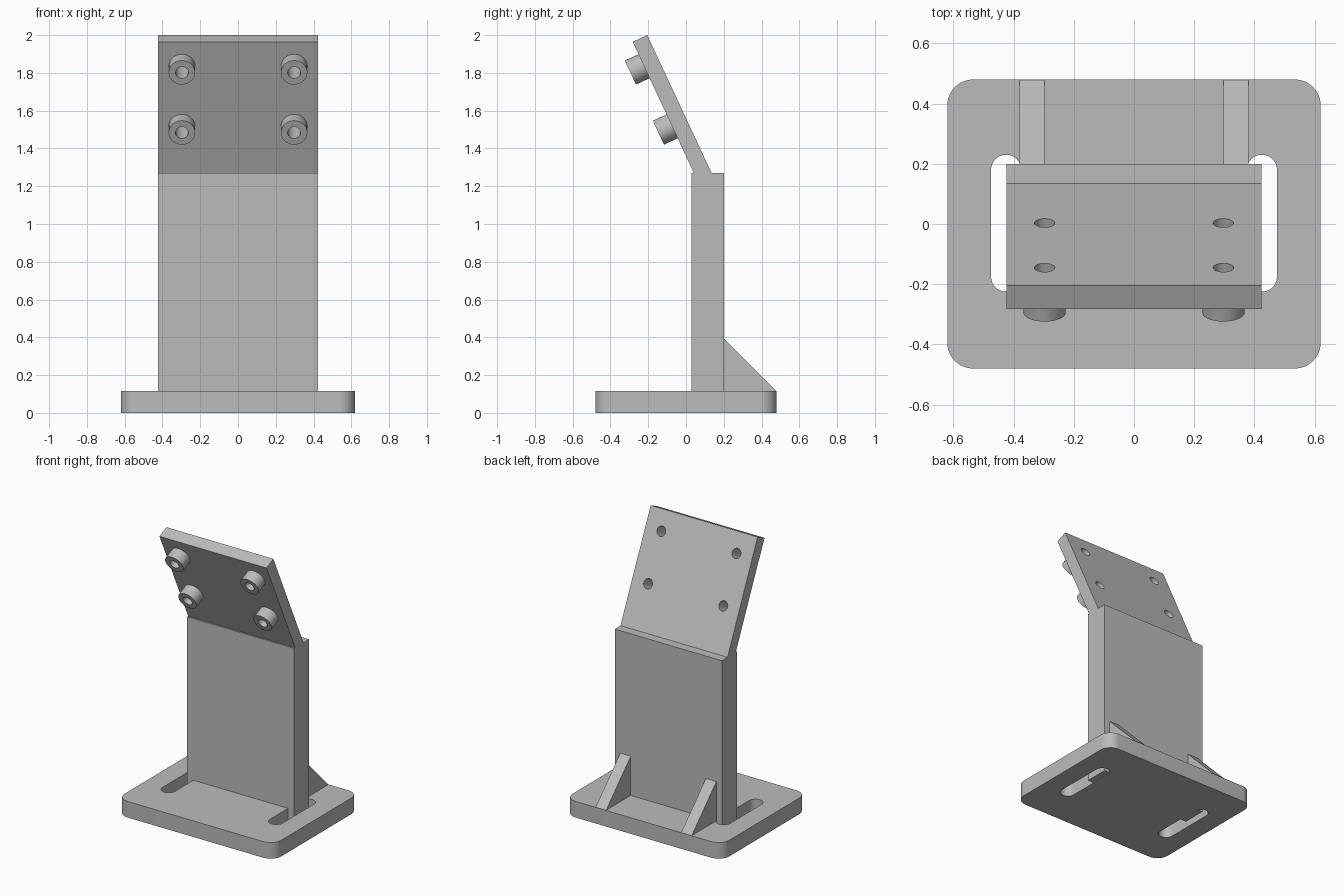
import bpy
import bmesh
import math
from mathutils import Vector, Matrix

cube = bpy.data.objects.get("Cube")
if cube:
    bpy.data.objects.remove(cube, do_unlink=True)

grey = bpy.data.materials.new("plain grey")
grey.use_nodes = True
grey.diffuse_color = (0.5, 0.5, 0.5, 1)
grey.node_tree.nodes["Principled BSDF"].inputs["Base Color"].default_value = (0.5, 0.5, 0.5, 1)

BASE_TOP = 0.115
COLUMN_TOP = 1.27
TILT = math.radians(25)
UP = Vector((0, -math.sin(TILT), math.cos(TILT)))      # along the tilted plate
OUT = Vector((0, -math.cos(TILT), -math.sin(TILT)))    # plate front normal
PLATE, BOSS = 0.085, 0.08                              # thickness and boss length


def make(name, bm):
    bmesh.ops.recalc_face_normals(bm, faces=bm.faces)
    mesh = bpy.data.meshes.new(name)
    bm.to_mesh(mesh)
    bm.free()
    mesh.materials.append(grey)
    ob = bpy.data.objects.new(name, mesh)
    bpy.context.collection.objects.link(ob)
    return ob


def prism(name, profile, x0, x1):
    """Extrude a (y, z) profile along x."""
    bm = bmesh.new()
    face = bm.faces.new([bm.verts.new((x0, y, z)) for y, z in profile])
    moved = bmesh.ops.extrude_face_region(bm, geom=[face])["geom"]
    bmesh.ops.translate(bm, vec=(x1 - x0, 0, 0),
                        verts=[v for v in moved if isinstance(v, bmesh.types.BMVert)])
    return make(name, bm)


def rounded_slab(name, x, y, hx, hy, z0, z1, radius):
    """Upright slab with rounded vertical corners."""
    bm = bmesh.new()
    outline = []
    for i, (sx, sy) in enumerate([(1, 1), (-1, 1), (-1, -1), (1, -1)]):
        for k in range(13):
            a = math.pi / 2 * (i + k / 12)
            outline.append(bm.verts.new((x + sx * (hx - radius) + radius * math.cos(a),
                                         y + sy * (hy - radius) + radius * math.sin(a), z0)))
    face = bm.faces.new(outline)
    moved = bmesh.ops.extrude_face_region(bm, geom=[face])["geom"]
    bmesh.ops.translate(bm, vec=(0, 0, z1 - z0),
                        verts=[v for v in moved if isinstance(v, bmesh.types.BMVert)])
    bmesh.ops.remove_doubles(bm, verts=bm.verts, dist=0.0001)
    return make(name, bm)


def rod(name, centre, radius, depth):
    """Cylinder whose axis is square to the tilted plate."""
    bm = bmesh.new()
    turn = OUT.to_track_quat("Z", "Y").to_matrix().to_4x4()
    bmesh.ops.create_cone(bm, cap_ends=True, segments=48, radius1=radius, radius2=radius,
                          depth=depth, matrix=Matrix.Translation(centre) @ turn)
    return make(name, bm)


def cut(ob, cutters):
    bpy.context.view_layer.objects.active = ob
    for c in cutters:
        mod = ob.modifiers.new("cut", "BOOLEAN")
        mod.operation, mod.solver, mod.object = "DIFFERENCE", "EXACT", c
        bpy.ops.object.modifier_apply(modifier=mod.name)


def smooth(ob):
    bpy.ops.object.select_all(action="DESELECT")
    ob.select_set(True)
    bpy.context.view_layer.objects.active = ob
    bpy.ops.object.shade_smooth_by_angle(angle=math.radians(30))


# Base with two mounting slots
base = rounded_slab("base", 0, 0, 0.62, 0.48, 0, BASE_TOP, 0.085)
slots = [rounded_slab("slot_cutter", s * 0.425, 0.0025, 0.05, 0.2275, -0.1, 0.3, 0.0499)
         for s in (-1, 1)]
cut(base, slots)

# Column standing through the base
prism("column", [(0.03, 0.001), (0.2, 0.001), (0.2, COLUMN_TOP), (0.03, COLUMN_TOP)],
      -0.423, 0.423)

# Tilted head plate, trimmed level with the column top
top_back = Vector((0, -0.205, 2.0))
top_front = top_back + OUT * PLATE


def down_to_column(p):
    return p + UP * ((COLUMN_TOP - p.z) / UP.z)


corners = [top_back, top_front, down_to_column(top_front), down_to_column(top_back)]
head = prism("head_plate", [(p.y, p.z) for p in corners], -0.423, 0.423)

# Hollow bosses on the plate front, with holes right through
drills, bosses = [], []
for x in (-0.297, 0.297):
    for drop in (0.142, 0.493):
        on_front = top_front - UP * drop + Vector((x, 0, 0))
        drill = rod("drill_cutter", on_front, 0.034, 0.5)
        boss = rod("boss", on_front + OUT * BOSS / 2, 0.07, BOSS)
        cut(boss, [drill])
        drills.append(drill)
        bosses.append(boss)
cut(head, drills)

# Triangular ribs behind the column
for name, s in (("right_rib", -1), ("left_rib", 1)):
    prism(name, [(0.2, BASE_TOP), (0.478, BASE_TOP), (0.2, 0.395)], s * 0.297, s * 0.38)

for ob in [base, head] + bosses:
    smooth(ob)
for ob in slots + drills:
    bpy.data.objects.remove(ob, do_unlink=True)
